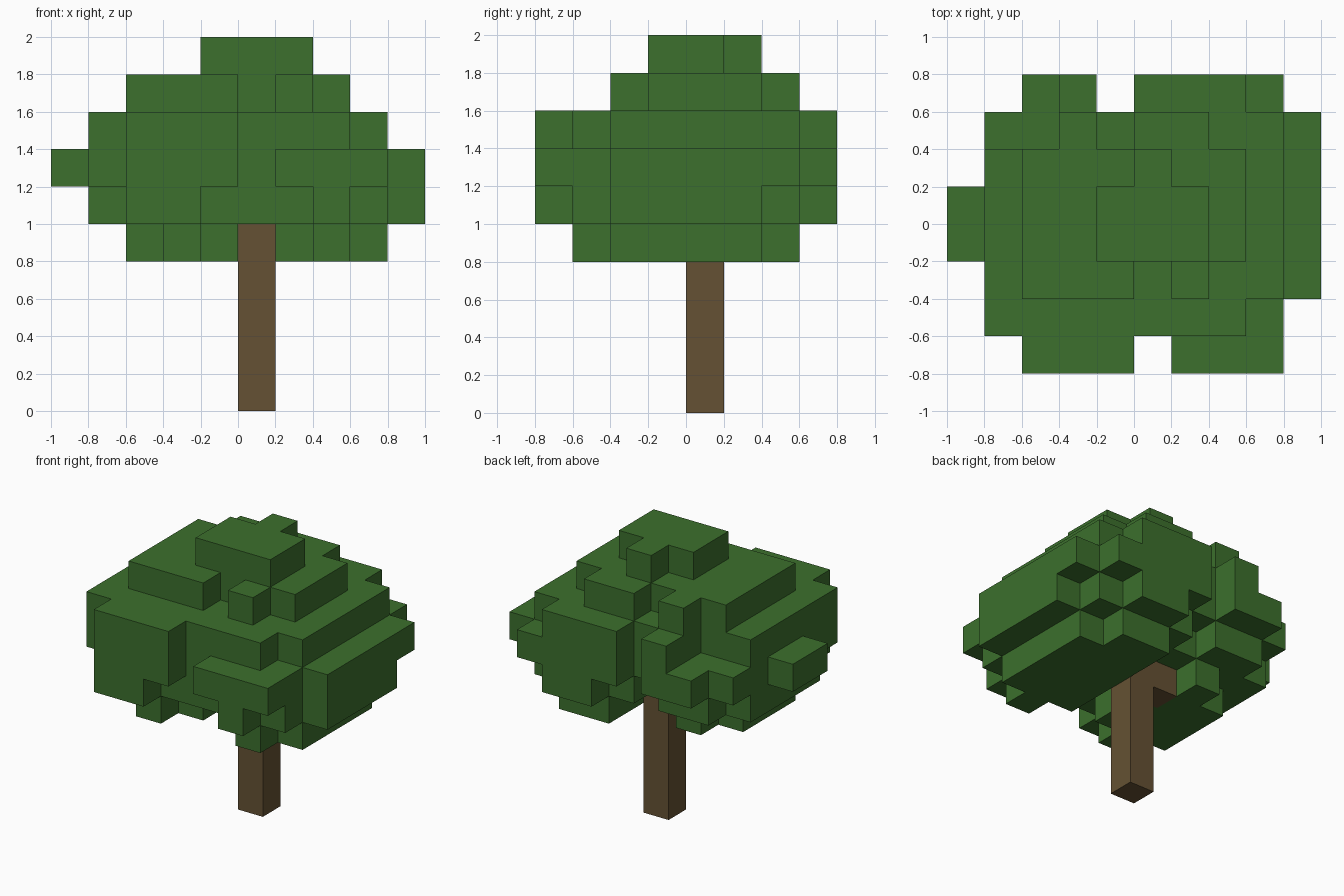
import bpy
import bmesh
from mathutils import Vector

CELL = 0.2

cube = bpy.data.objects.get("Cube")
if cube:
    bpy.data.objects.remove(cube, do_unlink=True)


def make_material(name, colour):
    mat = bpy.data.materials.new(name)
    mat.use_nodes = True
    mat.diffuse_color = (*colour, 1)
    bsdf = next(n for n in mat.node_tree.nodes if n.type == "BSDF_PRINCIPLED")
    bsdf.inputs["Base Color"].default_value = (*colour, 1)
    bsdf.inputs["Roughness"].default_value = 1
    return mat


def build_blocks(name, cells, blocked, mat):
    """Join unit cells into one blocky mesh, keeping only the outer faces."""
    bm = bmesh.new()
    for cell in sorted(cells):
        for axis in range(3):
            for side in (0, 1):
                step = [0, 0, 0]
                step[axis] = 2 * side - 1
                neighbour = tuple(c + s for c, s in zip(cell, step))
                if neighbour in cells or neighbour in blocked:
                    continue
                corners = []
                for u, v in ((0, 0), (1, 0), (1, 1), (0, 1)):
                    p = Vector(cell)
                    p[axis] += side
                    p[(axis + 1) % 3] += u
                    p[(axis + 2) % 3] += v
                    corners.append(bm.verts.new(p * CELL))
                bm.faces.new(corners if side else corners[::-1])
    bmesh.ops.remove_doubles(bm, verts=bm.verts, dist=0.001)
    mesh = bpy.data.meshes.new(name)
    bm.to_mesh(mesh)
    bm.free()
    mesh.materials.append(mat)
    obj = bpy.data.objects.new(name, mesh)
    bpy.context.collection.objects.link(obj)
    return obj


# Crown plans from the lowest layer up; each plan runs back to front, right to left
WIDE = ".#########"
FULL = "##########"
MID = ".########."
EMPTY = ".........."
TOP = "....###..."
CAP = "..######.."
crown_layers = [
    [EMPTY, "......##..", "...#..###.", "..##..###.",
     "..###.###.", "..###.###.", "...#...#..", EMPTY],
    ["......##..", "..##.####.", WIDE, WIDE,
     WIDE, WIDE, "..#######.", "..##...#.."],
    ["..##.####.", WIDE, WIDE, FULL,
     FULL, WIDE, MID, "..###.###."],
    ["...#.###..", "...######.", MID, MID,
     MID, MID, ".#######..", "..###....."],
    [EMPTY, "...#.##...", CAP, CAP,
     CAP, "..###.#...", EMPTY, EMPTY],
    [EMPTY, EMPTY, ".....#....", TOP,
     TOP, EMPTY, EMPTY, EMPTY],
]
BASE = 4
crown = {(col - 5, 3 - row, BASE + layer)
         for layer, plan in enumerate(crown_layers)
         for row, line in enumerate(plan)
         for col, mark in enumerate(line) if mark == "#"}

# Trunk column with one short side branch under the crown
trunk = {(0, 0, k) for k in range(BASE + 1)} | {(-1, 0, BASE)}

leaf = make_material("leaf green", (0.045, 0.162, 0.026))
bark = make_material("bark brown", (0.13, 0.083, 0.033))
build_blocks("leaf_crown", crown, trunk, leaf)
build_blocks("trunk", trunk, crown, bark)
